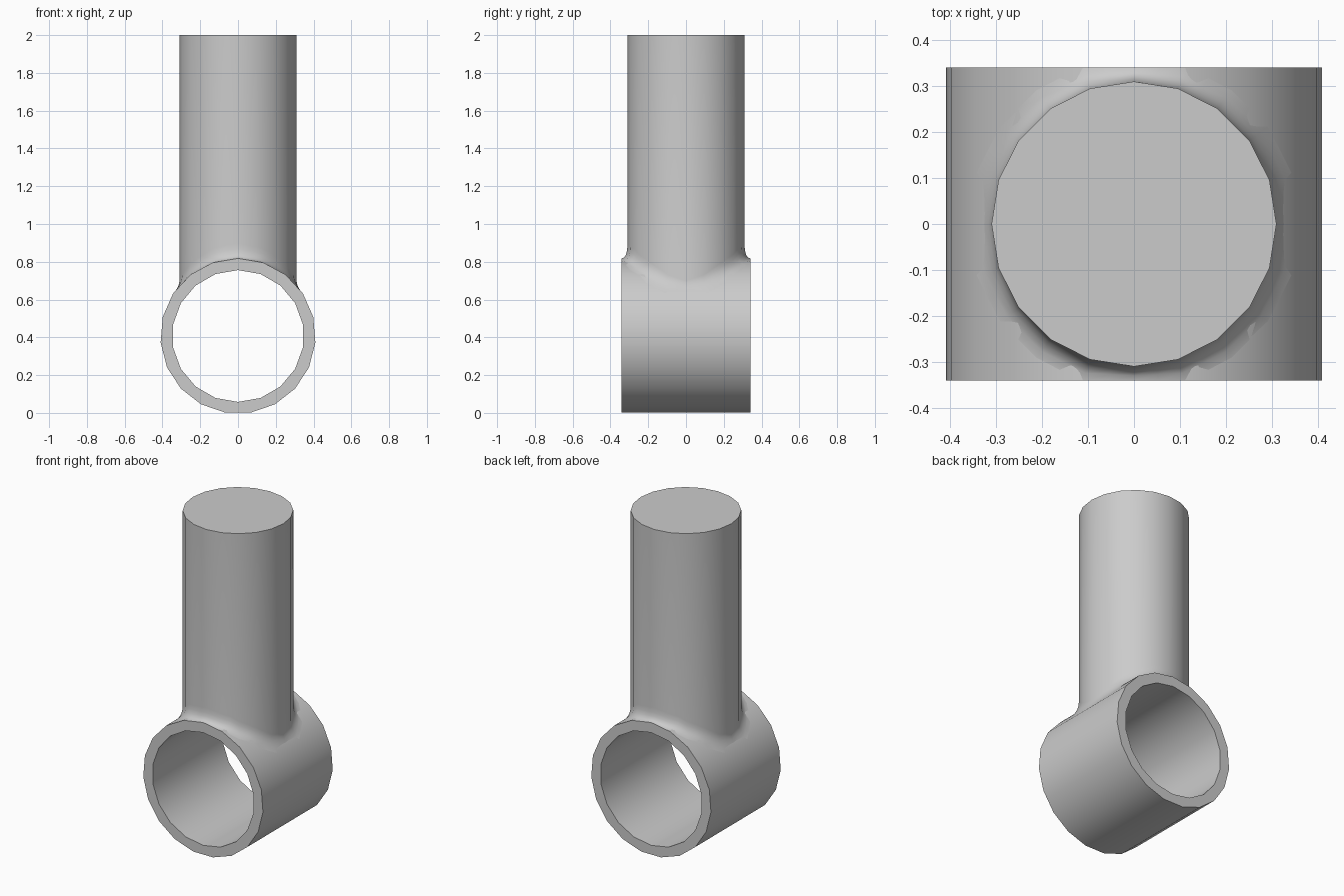
import bpy, bmesh
from math import pi, sin, cos, radians

if "Cube" in bpy.data.objects:
    bpy.data.objects.remove(bpy.data.objects["Cube"], do_unlink=True)

RING_Z, OUTER_R, INNER_R, HALF_LEN = 0.407, 0.411, 0.349, 0.341
OUTER_SIDES, INNER_SIDES = 19, 18
POST_R, POST_SIDES, TOP = 0.31, 20, 2.0

grey = bpy.data.materials.new("plain grey")
grey.use_nodes = True
grey.diffuse_color = (0.6, 0.6, 0.6, 1)
grey.node_tree.nodes["Principled BSDF"].inputs["Base Color"].default_value = (0.6, 0.6, 0.6, 1)


def finish(bm, name):
    bmesh.ops.recalc_face_normals(bm, faces=bm.faces)
    mesh = bpy.data.meshes.new(name)
    bm.to_mesh(mesh)
    bm.free()
    mesh.materials.append(grey)
    obj = bpy.data.objects.new(name, mesh)
    bpy.context.collection.objects.link(obj)
    bpy.ops.object.select_all(action="DESELECT")
    obj.select_set(True)
    bpy.context.view_layer.objects.active = obj
    bpy.ops.object.shade_smooth_by_angle(angle=radians(35))
    return obj


def bridge(bm, a, b):
    for i in range(len(a)):
        j = (i + 1) % len(a)
        bm.faces.new((a[i], a[j], b[j], b[i]))


def circle(bm, radius, sides, y):
    # first corner points straight up
    turn = [2 * pi * i / sides for i in range(sides)]
    return [bm.verts.new((radius * sin(t), y, RING_Z + radius * cos(t))) for t in turn]


# Open ring lying along y
bm = bmesh.new()
loops = {}
for y in (-HALF_LEN, HALF_LEN):
    loops[y] = [circle(bm, OUTER_R, OUTER_SIDES, y), circle(bm, INNER_R, INNER_SIDES, y)]
for k in (0, 1):
    bridge(bm, loops[-HALF_LEN][k], loops[HALF_LEN][k])
for y, pair in loops.items():
    rim = [bm.edges.get((lp[i - 1], lp[i])) for lp in pair for i in range(len(lp))]
    bmesh.ops.triangle_fill(bm, edges=rim, use_beauty=True, normal=(0, y, 0))
finish(bm, "ring")


def ring_height(x):
    # height of the faceted ring surface above x
    apothem = OUTER_R * cos(pi / OUTER_SIDES)
    mids = [2 * pi * (i + 0.5) / OUTER_SIDES for i in range(OUTER_SIDES)]
    return RING_Z + min((apothem - x * sin(m)) / cos(m) for m in mids if cos(m) > 0.1)


# Solid post flowing into the ring through a concave fillet
bm = bmesh.new()
STEPS, COUNT = 5, POST_SIDES * 2
rows = [[] for _ in range(STEPS + 2)]
for i in range(COUNT):
    a = 2 * pi * i / COUNT
    r = POST_R * (cos(pi / POST_SIDES) if i % 2 else 1)
    foot = min(r + 0.05, HALF_LEN / max(abs(sin(a)), 0.01))
    low_z = ring_height(foot * cos(a))
    corner_z = ring_height(r * cos(a))
    high_z = corner_z + 0.03 + 0.05 * abs(sin(a))
    for s in range(STEPS + 1):
        t = s / STEPS
        p, q, w = (1 - t) ** 2, 2 * t * (1 - t), t * t
        radius = p * foot + (q + w) * r
        z = p * low_z + q * corner_z + w * high_z
        rows[s].append(bm.verts.new((radius * cos(a), radius * sin(a), z)))
    rows[-1].append(bm.verts.new((r * cos(a), r * sin(a), TOP)))
for lower, upper in zip(rows, rows[1:]):
    bridge(bm, lower, upper)
bm.faces.new(rows[-1])
finish(bm, "post")
